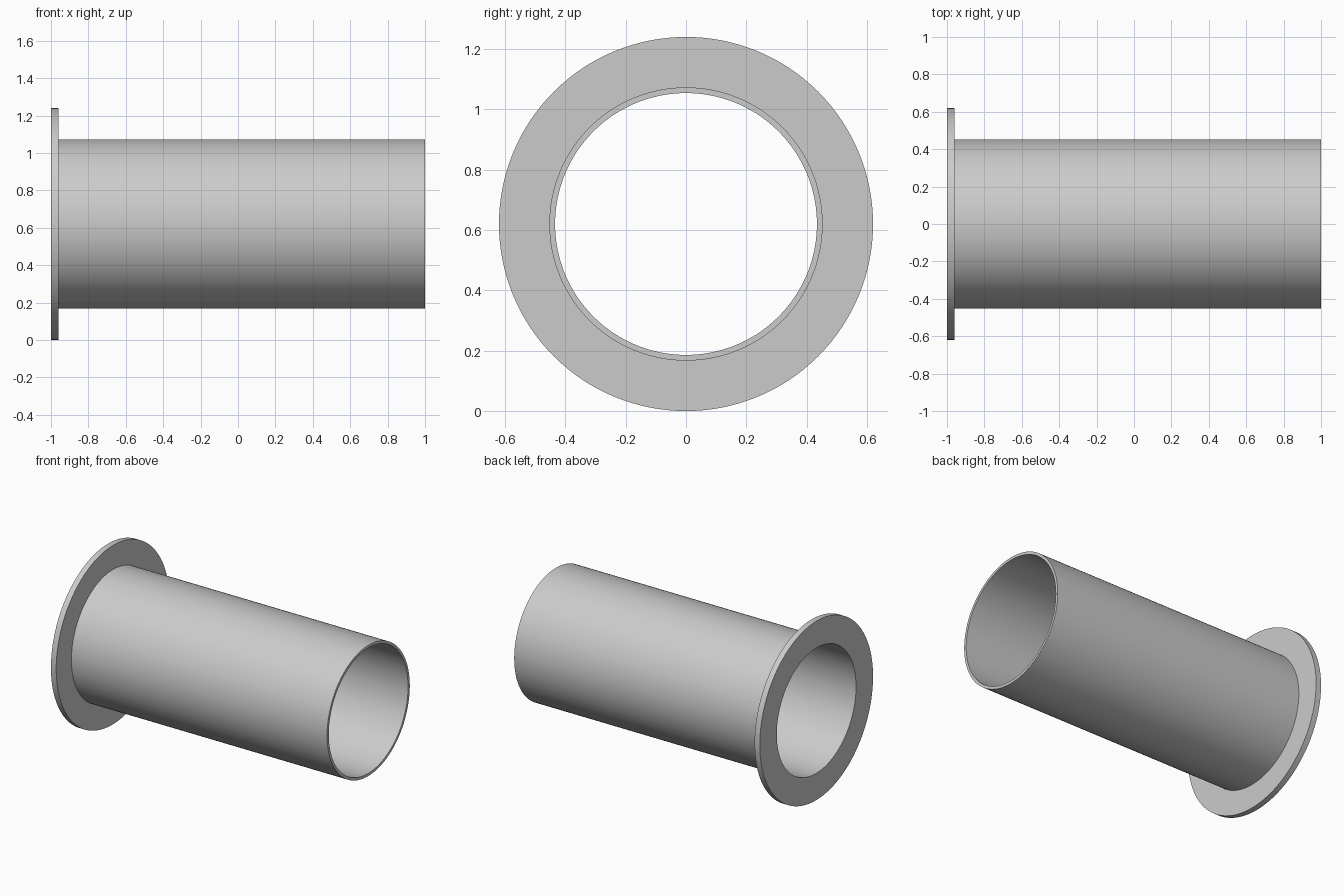
import bpy, bmesh, math
from mathutils import Matrix

if "Cube" in bpy.data.objects:
    bpy.data.objects.remove(bpy.data.objects["Cube"])

SEGMENTS = 128
FLANGE_R, TUBE_R, BORE_R = 0.62, 0.453, 0.434
CENTRE_Z = 0.62

# Closed (x, radius) cross-section of the tube with its flange
profile = [(-1, BORE_R), (-1, FLANGE_R), (-0.96, FLANGE_R),
           (-0.96, TUBE_R), (1, TUBE_R), (1, BORE_R)]

# Revolve the section about the x axis
bm = bmesh.new()
verts = [bm.verts.new((x, 0, r)) for x, r in profile]
edges = [bm.edges.new((verts[i - 1], verts[i])) for i in range(len(verts))]
bmesh.ops.spin(bm, geom=verts + edges, cent=(0, 0, 0), axis=(1, 0, 0),
               angle=math.tau, steps=SEGMENTS, use_merge=False)
bmesh.ops.remove_doubles(bm, verts=bm.verts[:], dist=1e-5)
bmesh.ops.recalc_face_normals(bm, faces=bm.faces[:])
bmesh.ops.transform(bm, matrix=Matrix.Translation((0, 0, CENTRE_Z)), verts=bm.verts[:])

mesh = bpy.data.meshes.new("flanged_tube")
bm.to_mesh(mesh)
bm.free()
tube = bpy.data.objects.new("flanged_tube", mesh)
bpy.context.collection.objects.link(tube)

# Smooth walls, crisp rims
bpy.context.view_layer.objects.active = tube
tube.select_set(True)
bpy.ops.object.shade_smooth_by_angle(angle=math.radians(30))
